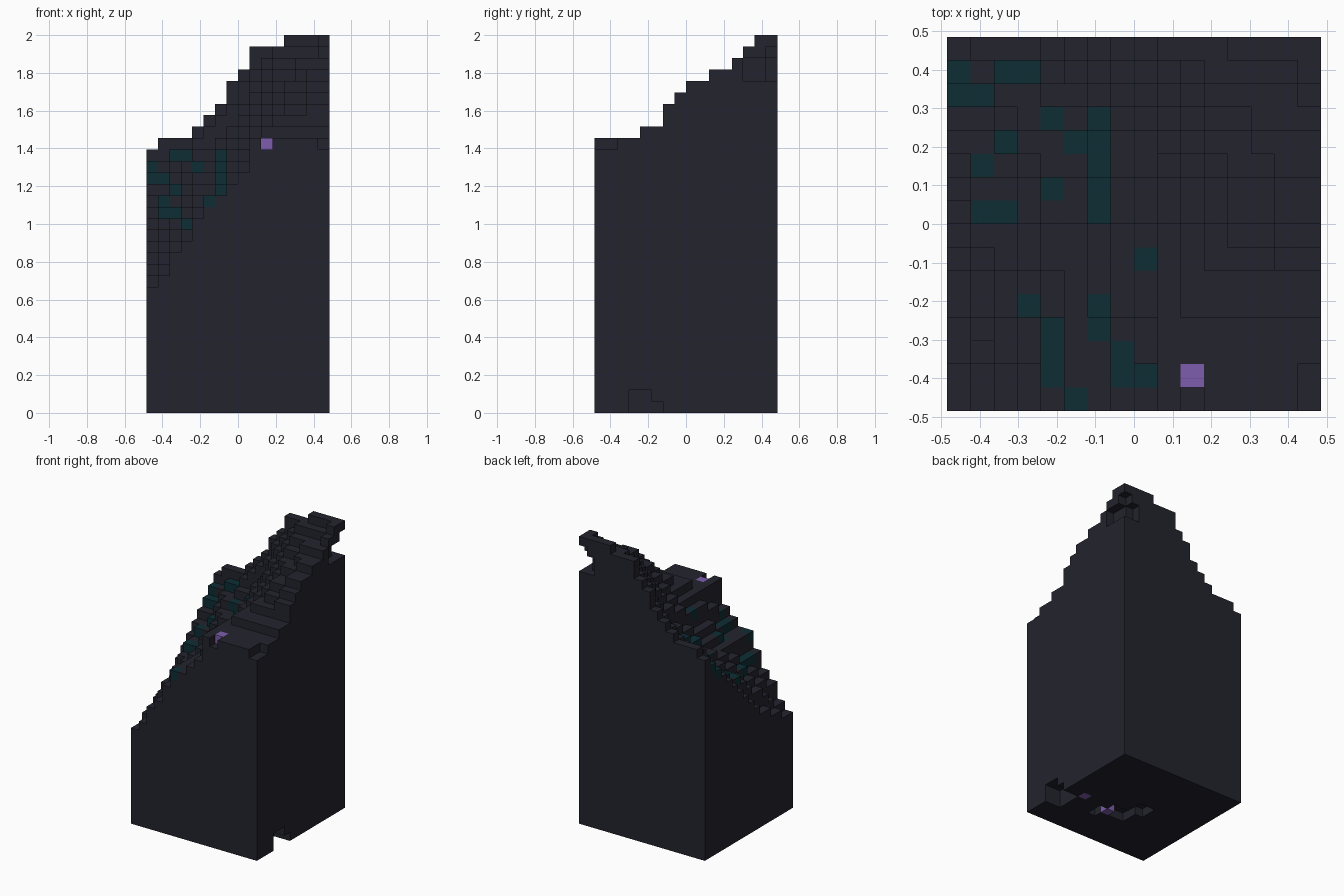
import bpy, bmesh

if "Cube" in bpy.data.objects:
    bpy.data.objects.remove(bpy.data.objects["Cube"], do_unlink=True)

N = 16            # blocks along each side
U = 2.0 / 33      # size of one block


def make_material(name, color):
    mat = bpy.data.materials.new(name)
    mat.use_nodes = True
    mat.diffuse_color = (*color, 1)
    bsdf = mat.node_tree.nodes["Principled BSDF"]
    bsdf.inputs["Base Color"].default_value = (*color, 1)
    bsdf.inputs["Roughness"].default_value = 0.9
    return mat


# Hillside profiles from right to left, keyed by row from the front
PROFILES = {
    0: (11, 12, 14, 15, 17, 19, 19, 20, 21, 24, 23, 24, 24, 24, 24, 23),
    4: (13, 15, 16, 17, 18, 19, 20, 21, 23, 24, 25, 25, 25, 25, 25, 25),
    8: (16, 18, 18, 19, 20, 20, 21, 22, 24, 25, 26, 27, 28, 28, 29, 29),
    12: (20, 20, 21, 22, 22, 22, 23, 24, 26, 28, 29, 30, 30, 31, 31, 31),
    14: (22, 22, 23, 23, 24, 25, 26, 27, 29, 30, 31, 32, 32, 32, 32, 33),
    15: (23, 24, 24, 24, 25, 26, 27, 29, 30, 32, 32, 32, 33, 33, 33, 33),
}


def height(i, j):
    low = max(k for k in PROFILES if k <= j)
    high = min(k for k in PROFILES if k >= j)
    a, b = PROFILES[low][i], PROFILES[high][i]
    h = a if low == high else a + (b - a) * (j - low) // (high - low)
    return min(h, 25) if j < 6 else h


def box(xs, ys, zs):
    """All block cells in three inclusive ranges."""
    return {(i, j, k)
            for i in range(xs[0], xs[1] + 1)
            for j in range(ys[0], ys[1] + 1)
            for k in range(zs[0], zs[1] + 1)}


# Stepped hill
tops = {(i, j): height(i, j) for i in range(N) for j in range(N)}
tops[10, 1] = 24
solid = {(i, j, k) for (i, j), h in tops.items() for k in range(h)}

# Recess under the summit ledge
solid -= box((15, 15), (13, 15), (29, 30))
solid -= box((14, 15), (15, 15), (29, 30))
solid -= box((15, 15), (15, 15), (31, 31))

# Hollows in the underside
solid -= box((14, 15), (3, 4), (0, 1))
solid -= box((14, 15), (5, 5), (0, 0))
solid -= box((10, 10), (4, 5), (0, 0))
solid -= box((7, 9), (6, 6), (0, 1))
solid -= box((7, 8), (5, 5), (0, 0))
solid -= box((6, 7), (7, 8), (0, 0))

# Teal surface blocks: columns in each row
TEAL_ROWS = {
    0: (5,), 1: (4, 7, 8), 2: (4, 7), 3: (4, 6), 4: (3, 6), 6: (8,),
    8: (1, 2, 6), 9: (4, 6), 10: (1, 6), 11: (2, 5, 6), 12: (4, 6),
    13: (0, 1), 14: (0, 2, 3),
}
teal = {(i, j, tops[i, j] - 1) for j, row in TEAL_ROWS.items() for i in row}
crystal = {(10, 1, tops[10, 1] - 1), (13, 6, 0), (9, 5, 0)}
rock = solid - teal - crystal


def build(name, cells, mat):
    """Make the outward faces of the cells that touch open air."""
    bm = bmesh.new()
    points = {}

    def vert(p):
        if p not in points:
            x, y, z = p
            points[p] = bm.verts.new(((x - N / 2) * U, (y - N / 2) * U, z * U))
        return points[p]

    for cell in cells:
        for axis in range(3):
            for side in (0, 1):
                other = list(cell)
                other[axis] += 2 * side - 1
                if tuple(other) in solid:
                    continue
                ring = []
                for s, t in ((0, 0), (1, 0), (1, 1), (0, 1)):
                    p = list(cell)
                    p[axis] += side
                    p[(axis + 1) % 3] += s
                    p[(axis + 2) % 3] += t
                    ring.append(vert(tuple(p)))
                bm.faces.new(ring if side else ring[::-1])

    mesh = bpy.data.meshes.new(name)
    bm.to_mesh(mesh)
    bm.free()
    mesh.materials.append(mat)
    obj = bpy.data.objects.new(name, mesh)
    bpy.context.collection.objects.link(obj)
    return obj


build("rock_hillside", rock, make_material("dark slate", (0.0168, 0.0168, 0.027)))
build("teal_blocks", teal, make_material("deep teal", (0.004, 0.027, 0.034)))
build("crystal_blocks", crystal, make_material("violet", (0.21, 0.11, 0.42)))
